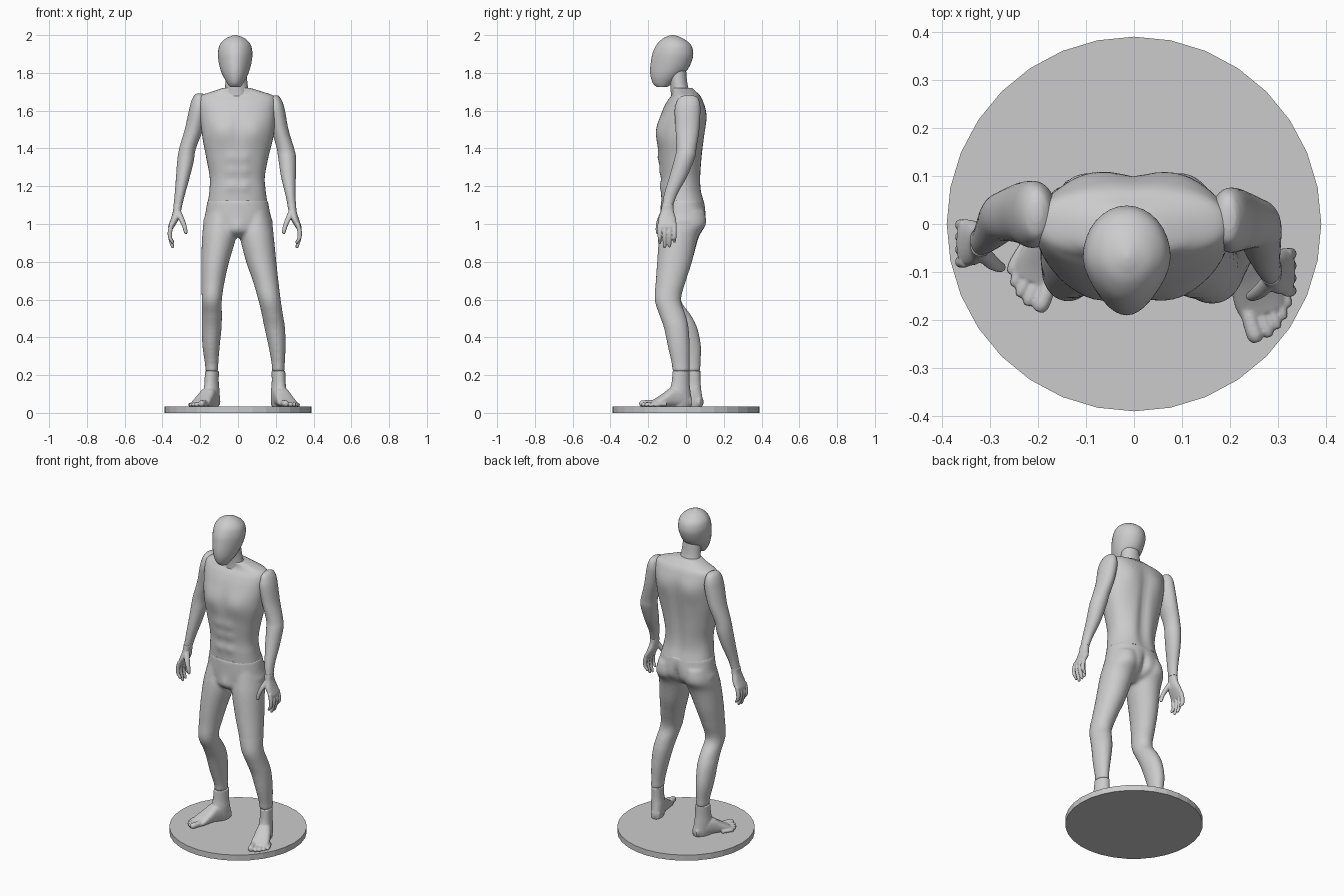
import bpy, bmesh, math
from mathutils import Vector, Matrix


def spline(rings, t):
    """Catmull-Rom interpolation through ring bounds."""
    i = min(int(t), len(rings) - 2)
    f = t - i
    p = [rings[max(0, min(len(rings) - 1, i + k))] for k in (-1, 0, 1, 2)]
    return [0.5 * (2 * b + (c - a) * f + (2 * a - 5 * b + 4 * c - d) * f * f
                   + (3 * b - a - 3 * c + d) * f ** 3) for a, b, c, d in zip(*p)]


def loft(bm, rings, segs=32, steps=5, power=2.0, axis='z', mat=Matrix()):
    """Rings are (t, a0, a1, b0, b1): position on the axis, then cross-section bounds."""
    loops = []
    for k in range((len(rings) - 1) * steps + 1):
        t, a0, a1, b0, b1 = spline(rings, k / steps)
        loop = []
        for j in range(segs):
            c, s = math.cos(2 * math.pi * j / segs), math.sin(2 * math.pi * j / segs)
            a = (a0 + a1) / 2 + (a1 - a0) / 2 * math.copysign(abs(c) ** (2 / power), c)
            b = (b0 + b1) / 2 + (b1 - b0) / 2 * math.copysign(abs(s) ** (2 / power), s)
            loop.append(bm.verts.new(mat @ Vector((a, b, t) if axis == 'z' else (a, t, b))))
        loops.append(loop)
    for lo, hi in zip(loops, loops[1:]):
        for j in range(segs):
            bm.faces.new((lo[j], lo[(j + 1) % segs], hi[(j + 1) % segs], hi[j]))
    bm.faces.new(loops[0])
    bm.faces.new(loops[-1])


def digit(bm, pts, axis, mat):
    """Finger or toe through (x, y, z, radius) points."""
    rings = [(z, x - r, x + r, y - r, y + r) if axis == 'z' else (y, x - r, x + r, z - r, z + r)
             for x, y, z, r in pts]
    loft(bm, rings, 12, 4, axis=axis, mat=mat)


def bump(bm, x, y, z, r, d, rz=None):
    """Soft push along y around a point."""
    for v in bm.verts:
        q = ((v.co.x - x) / r) ** 2 + ((v.co.y - y) / 0.09) ** 2 + ((v.co.z - z) / (rz or r)) ** 2
        v.co.y += d * math.exp(-q)


def finish(bm, name, voxel=0, smooth=4):
    bmesh.ops.recalc_face_normals(bm, faces=bm.faces)
    me = bpy.data.meshes.new(name)
    bm.to_mesh(me)
    bm.free()
    ob = bpy.data.objects.new(name, me)
    bpy.context.collection.objects.link(ob)
    if voxel:
        m = ob.modifiers.new('blend', 'REMESH')
        m.mode, m.voxel_size, m.use_smooth_shade = 'VOXEL', voxel, True
        m = ob.modifiers.new('soften', 'SMOOTH')
        m.factor, m.iterations = 0.5, smooth
    else:
        bpy.ops.object.select_all(action='DESELECT')
        ob.select_set(True)
        bpy.context.view_layer.objects.active = ob
        bpy.ops.object.shade_smooth_by_angle(angle=math.radians(50))
    return ob


# Round base
bpy.ops.mesh.primitive_cylinder_add(vertices=32, radius=0.39, depth=0.035, location=(0, 0, 0.0175))
bpy.context.object.name = 'base'

# Featureless head, narrowed towards the face
bm = bmesh.new()
loft(bm, [(1.725, -.045, .015, -.155, -.1), (1.745, -.06, .03, -.175, -.07),
          (1.78, -.08, .05, -.187, -.03), (1.82, -.095, .064, -.19, .01),
          (1.87, -.104, .074, -.184, .033), (1.91, -.106, .076, -.175, .038),
          (1.95, -.096, .067, -.155, .025), (1.98, -.068, .04, -.125, -.012),
          (1.995, -.035, .008, -.095, -.045), (2.0, -.018, -.01, -.075, -.065)])
for v in bm.verts:
    v.co.x = -.015 + (v.co.x + .015) * (1 - max(0, -.08 - v.co.y) * 1.8)
finish(bm, 'head')

# Neck
bm = bmesh.new()
loft(bm, [(1.66, -.08, .065, -.08, .04), (1.73, -.068, .052, -.083, .01),
          (1.82, -.065, .043, -.1, .0)])
finish(bm, 'neck')

# Torso with chest, abdomen and back muscles
bm = bmesh.new()
loft(bm, [(1.119, -.159, .155, -.13, .093), (1.18, -.151, .146, -.132, .075),
          (1.25, -.15, .142, -.132, .072), (1.35, -.168, .16, -.143, .083),
          (1.45, -.187, .185, -.152, .096), (1.53, -.197, .195, -.146, .102),
          (1.6, -.205, .2, -.125, .102), (1.65, -.207, .2, -.1, .09),
          (1.68, -.195, .185, -.078, .075), (1.7, -.14, .13, -.072, .055),
          (1.72, -.08, .065, -.075, .035)], 64, 6, 2.3)
for s in (-1, 1):
    bump(bm, s * .085, -.14, 1.49, .065, -.014)
    bump(bm, s * .1, .1, 1.56, .07, .012)
    bump(bm, s * .06, .08, 1.22, .04, .008, .12)
    for z in (1.2, 1.28, 1.35):
        bump(bm, s * .035, -.135, z, .028, -.008)
bump(bm, 0, -.15, 1.5, .018, .008, .1)
bump(bm, 0, .09, 1.4, .028, -.016, .2)
finish(bm, 'torso')

# Pelvis and both legs blended into one skin
bm = bmesh.new()
loft(bm, [(1.127, -.161, .157, -.133, .095), (1.05, -.174, .172, -.135, .108),
          (1.0, -.183, .182, -.132, .102), (.96, -.13, .13, -.13, .065),
          (.93, -.04, .04, -.1, .01)], 48, 5, 2.2)
loft(bm, [(1.07, -.165, -.01, -.115, .098), (1.0, -.183, -.008, -.13, .106),
          (.93, -.19, -.01, -.143, .068), (.8, -.195, -.047, -.153, .032),
          (.7, -.194, -.07, -.157, .0), (.6, -.192, -.085, -.16, -.027),
          (.52, -.19, -.085, -.12, .025), (.45, -.192, -.087, -.085, .06),
          (.35, -.188, -.097, -.05, .08), (.26, -.175, -.104, -.018, .077),
          (.218, -.173, -.103, -.012, .077)])
loft(bm, [(1.07, .01, .165, -.115, .098), (1.0, .008, .182, -.13, .106),
          (.93, .01, .19, -.143, .064), (.8, .043, .203, -.153, .032),
          (.7, .078, .214, -.16, .0), (.6, .107, .226, -.166, -.026),
          (.52, .126, .238, -.142, -.002), (.45, .14, .249, -.117, .014),
          (.35, .162, .252, -.096, .02), (.26, .178, .248, -.076, .019),
          (.218, .179, .249, -.072, .021)])
bump(bm, 0, .1, 1.01, .022, -.03, .06)
bump(bm, 0, -.13, .985, .035, -.014, .04)
finish(bm, 'pelvis_and_legs', .009, 5)

# Arms
arms = {
    'left_arm': [(1.692, -.215, -.19, .005, .045), (1.68, -.232, -.175, -.025, .07),
                 (1.65, -.247, -.165, -.042, .085), (1.6, -.26, -.162, -.05, .09),
                 (1.5, -.282, -.185, -.04, .086), (1.4, -.311, -.223, -.035, .07),
                 (1.33, -.322, -.235, -.04, .063), (1.25, -.328, -.255, -.05, .043),
                 (1.16, -.335, -.28, -.06, .01), (1.1, -.341, -.295, -.065, -.005)],
    'right_arm': [(1.68, .185, .212, -.01, .04), (1.67, .172, .222, -.035, .06),
                  (1.645, .162, .236, -.05, .072), (1.6, .158, .249, -.06, .076),
                  (1.5, .178, .267, -.055, .07), (1.4, .205, .297, -.05, .055),
                  (1.35, .213, .307, -.06, .047), (1.25, .228, .306, -.088, .005),
                  (1.16, .25, .304, -.115, -.045), (1.1, .262, .307, -.125, -.068)]}
for name, rings in arms.items():
    finish((lambda b: (loft(b, rings), b)[1])(bmesh.new()), name)

# Hands: one design, mirrored and shifted for the other side
mirror = Matrix.Diagonal((-1, 1, 1, 1))
for name, mat in (('right_hand', Matrix()),
                  ('left_hand', Matrix.Translation((-.034, .06, 0)) @ mirror)):
    bm = bmesh.new()
    loft(bm, [(1.105, .261, .308, -.127, -.067), (1.07, .267, .31, -.133, -.065),
              (1.03, .277, .321, -.145, -.054), (.99, .3, .335, -.147, -.05),
              (.975, .31, .334, -.142, -.054)], 24, 5, 2.3, mat=mat)
    for y, tip in ((-.139, .895), (-.113, .872), (-.087, .876), (-.062, .9)):
        digit(bm, [(.317, y, 1.0, .012), (.326, y, .96, .0125), (.325, y, .925, .011),
                   (.314, y, tip + .012, .0095), (.311, y, tip, .005)], 'z', mat)
    digit(bm, [(.285, -.115, 1.07, .017), (.265, -.137, 1.025, .016), (.249, -.148, .985, .0125),
               (.243, -.15, .957, .01), (.242, -.15, .946, .005)], 'z', mat)
    finish(bm, name, .0035, 3)

# Feet: one design, turned outwards on each side
for name, mat in (
        ('right_foot', Matrix.Translation((.214, -.026, 0)) @ Matrix.Rotation(math.radians(19), 4, 'Z')),
        ('left_foot', Matrix.Translation((-.138, .033, 0)) @ mirror
         @ Matrix.Rotation(math.radians(24), 4, 'Z'))):
    bm = bmesh.new()
    loft(bm, [(.222, -.035, .035, -.046, .046), (.16, -.035, .036, -.052, .046),
              (.11, -.04, .038, -.065, .052), (.06, -.038, .037, -.07, .06),
              (.032, -.032, .032, -.06, .052)], 24, mat=mat)
    loft(bm, [(.055, -.025, .025, .035, .08), (0, -.038, .038, .031, .13),
              (-.05, -.042, .044, .031, .135), (-.1, -.047, .051, .031, .102),
              (-.14, -.051, .054, .031, .076), (-.17, -.045, .046, .032, .06)],
         24, 5, 2.5, 'y', mat)
    for x, tip, r in ((-.031, -.222, .017), (-.004, -.22, .0125), (.018, -.21, .012),
                      (.038, -.195, .011), (.055, -.174, .0105)):
        digit(bm, [(x * .9, tip + .075, .034 + r, r), (x, tip + .035, .034 + r, r),
                   (x, tip + .012, .032 + r, r), (x, tip, .032 + r, r * .55)], 'y', mat)
    finish(bm, name, .004, 3)
